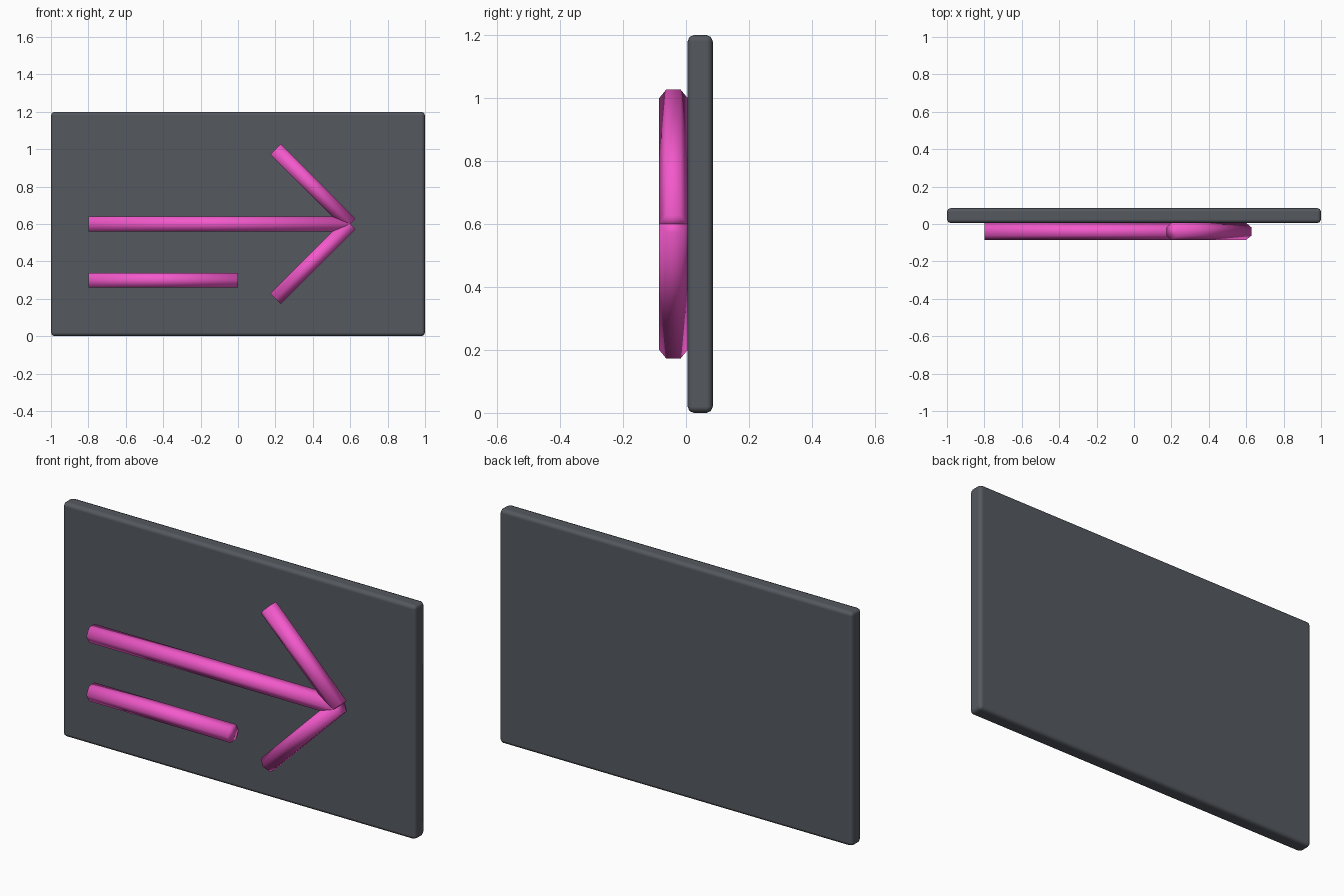
import bpy, bmesh, math
from mathutils import Matrix, Vector

if "Cube" in bpy.data.objects:
    bpy.data.objects.remove(bpy.data.objects["Cube"])


def material(name, rgb):
    m = bpy.data.materials.new(name)
    m.diffuse_color = (*rgb, 1)
    m.use_nodes = True
    m.node_tree.nodes["Principled BSDF"].inputs["Base Color"].default_value = m.diffuse_color
    return m


PINK = material("pink_tube", (0.9, 0.1, 0.6))
DARK = material("dark_panel", (0.09, 0.1, 0.115))


def tube(name, start, end, radius=0.045, y=-0.04):
    """Smooth six-sided capped tube between two (x, z) points."""
    a, b = (Vector((p[0], y, p[1])) for p in (start, end))
    d = b - a
    # turning about y keeps two hexagon corners pointing along y
    place = Matrix.Translation((a + b) / 2) @ Matrix.Rotation(math.atan2(d.x, d.z), 4, 'Y')
    turn = Matrix.Rotation(math.pi / 2, 4, 'Z')
    bm = bmesh.new()
    bmesh.ops.create_cone(bm, cap_ends=True, segments=6, radius1=radius,
                          radius2=radius, depth=d.length)
    # make sure a corner lies on the y axis
    if max(v.co.y for v in bm.verts) < radius * 0.99:
        bm.transform(turn)
    bm.transform(place)
    for f in bm.faces:
        f.smooth = True
    me = bpy.data.meshes.new(name)
    bm.to_mesh(me)
    bm.free()
    me.materials.append(PINK)
    ob = bpy.data.objects.new(name, me)
    bpy.context.collection.objects.link(ob)


# back panel with rounded edges
bpy.ops.mesh.primitive_cube_add(size=1, location=(0, 0.045, 0.6))
panel = bpy.context.object
panel.name = "back_panel"
panel.scale = (2, 0.08, 1.2)
bpy.ops.object.transform_apply(location=False, rotation=False, scale=True)
panel.data.materials.append(DARK)
bevel = panel.modifiers.new("rounded_edges", 'BEVEL')
bevel.width = 0.02
bevel.segments = 2
bevel.harden_normals = True
bpy.ops.object.shade_smooth()

# arrow shaft, two head strokes, and the short underline bar
tube("arrow_shaft", (-0.8, 0.6), (0.6, 0.6))
for name, side in (("arrow_head_upper", 1), ("arrow_head_lower", -1)):
    tube(name, (0.2, 0.6 + 0.4 * side), (0.6, 0.6))
tube("short_bar", (-0.8, 0.3), (0.0, 0.3))
